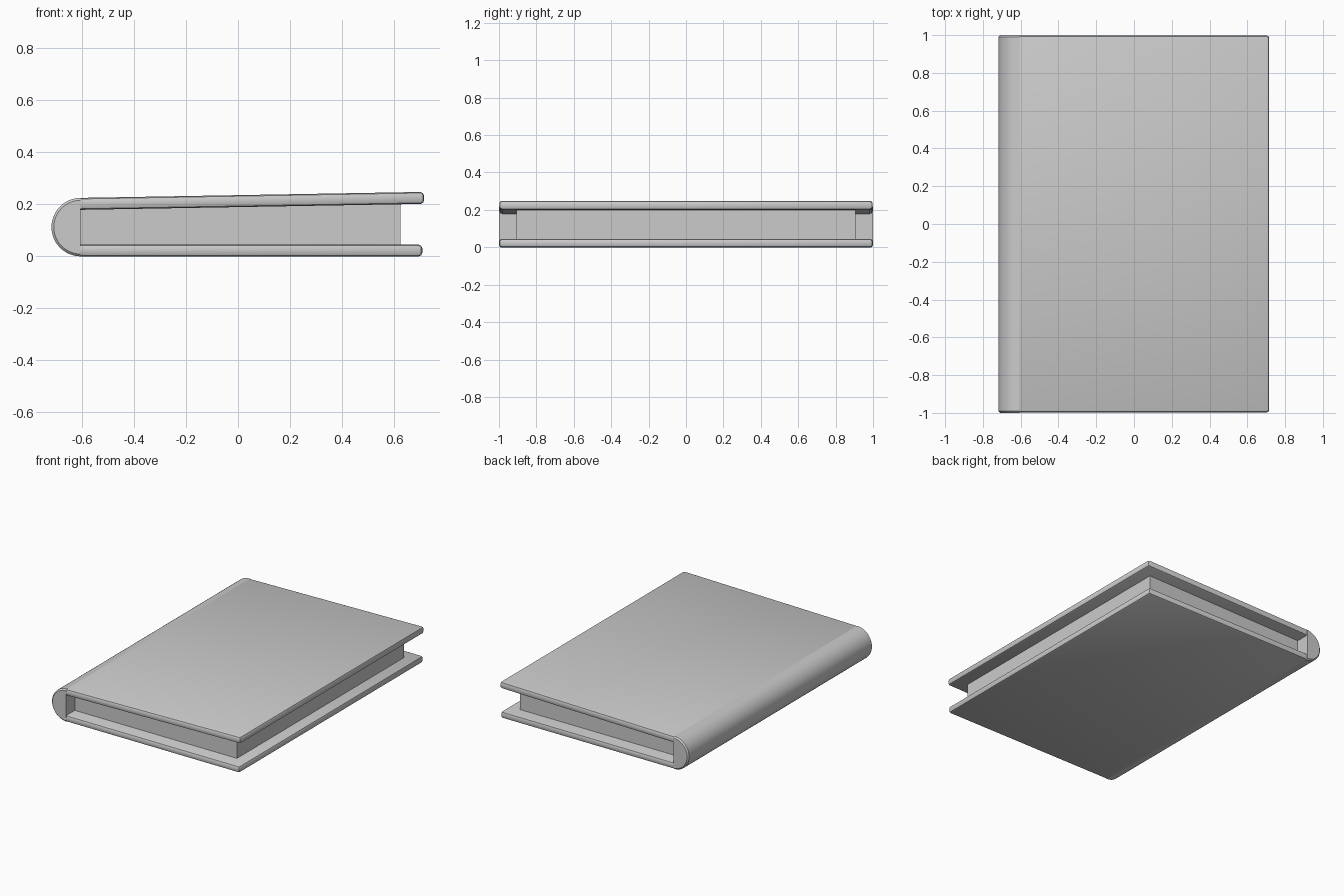
import bpy, bmesh, math

if "Cube" in bpy.data.objects:
    bpy.data.objects.remove(bpy.data.objects["Cube"])

HINGE = -0.605


def prism(name, profile, y0, y1, bevel=0.0, pick=None, segments=2):
    """Extrude an x-z profile along y, bevelling the edges chosen by pick."""
    bm = bmesh.new()
    face = bm.faces.new([bm.verts.new((x, y0, z)) for x, z in profile])
    ext = bmesh.ops.extrude_face_region(bm, geom=[face])
    for v in ext["geom"]:
        if isinstance(v, bmesh.types.BMVert):
            v.co.y = y1
    bmesh.ops.recalc_face_normals(bm, faces=bm.faces)
    if bevel:
        bmesh.ops.bevel(bm, geom=[e for e in bm.edges if pick(e)], offset=bevel,
                        segments=segments, profile=0.5, affect='EDGES')
    me = bpy.data.meshes.new(name)
    bm.to_mesh(me)
    bm.free()
    ob = bpy.data.objects.new(name, me)
    bpy.context.collection.objects.link(ob)
    bpy.context.view_layer.objects.active = ob
    for o in bpy.context.selected_objects:
        o.select_set(False)
    ob.select_set(True)
    bpy.ops.object.shade_smooth_by_angle(angle=math.radians(30))
    return ob


def not_hinge(e):
    return any(v.co.x > HINGE + 0.001 for v in e.verts)


def end_arc(e):
    a, b = e.verts
    on_flat = a.co.x > HINGE - 1e-4 and b.co.x > HINGE - 1e-4
    return abs(a.co.y - b.co.y) < 1e-4 and not on_flat


# Boards: flat bottom, slightly lifted top
prism("bottom_cover", [(HINGE, 0), (0.709, 0), (0.709, 0.045), (HINGE, 0.045)],
      -0.998, 0.998, 0.014, not_hinge)
prism("top_cover", [(HINGE, 0.179), (0.716, 0.202), (0.715, 0.248), (HINGE, 0.225)],
      -0.998, 0.998, 0.014, not_hinge)

# Half-round spine, solid to the hinge line
R = 0.1125
arc = [(HINGE - R * math.sin(math.pi * i / 24), R - R * math.cos(math.pi * i / 24))
       for i in range(25)]
prism("spine", arc, -1, 1, 0.009, end_arc, 1)

# Page block filling the wedge between the boards
prism("pages", [(HINGE, 0.04), (0.626, 0.04), (0.626, 0.204), (HINGE, 0.183)],
      -0.905, 0.905)
